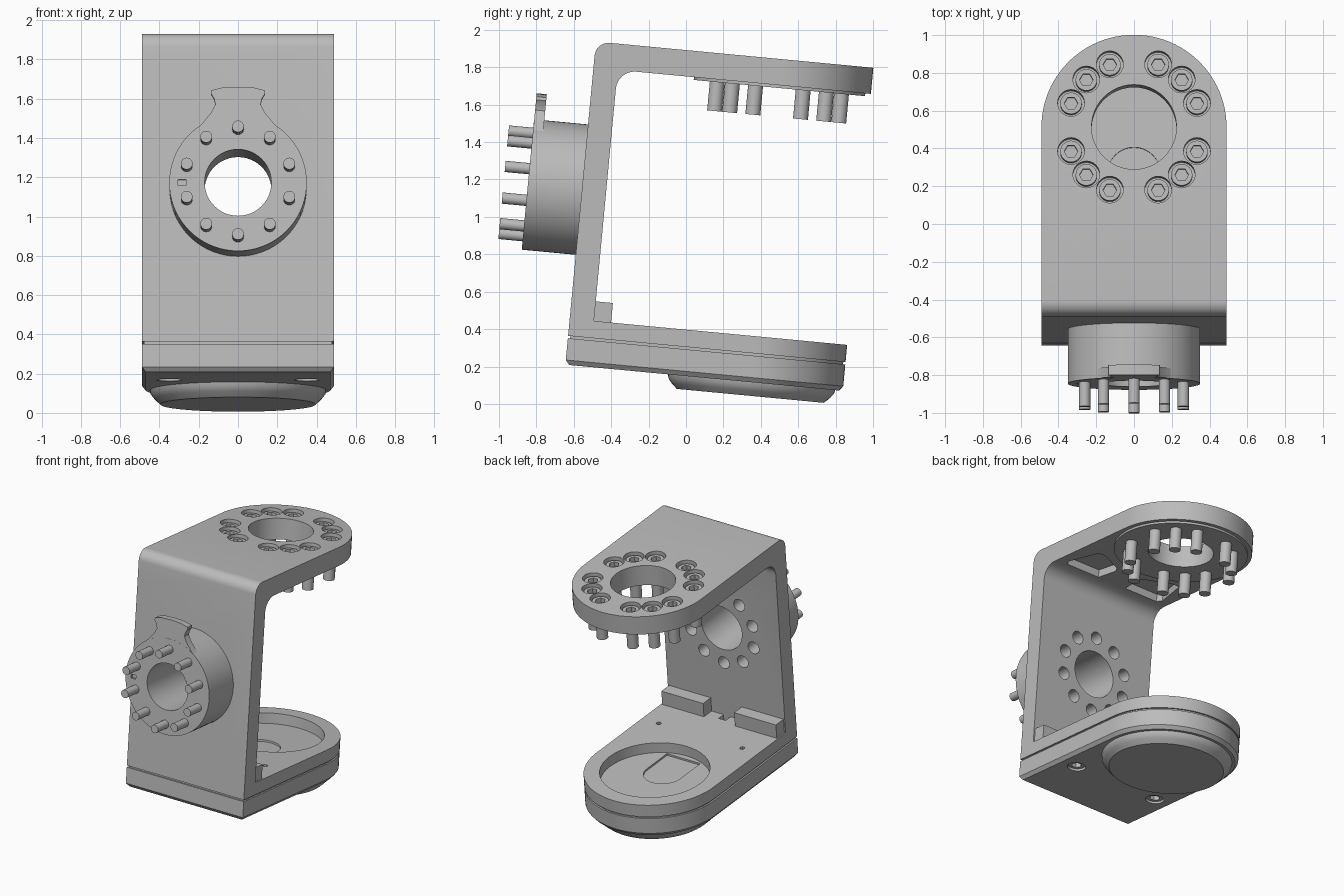
import bpy, bmesh
from math import sin, cos, pi, radians
from mathutils import Matrix

if "Cube" in bpy.data.objects:
    bpy.data.objects.remove(bpy.data.objects["Cube"])

grey = bpy.data.materials.new("plain_grey")
grey.use_nodes = True
grey.diffuse_color = (0.5, 0.5, 0.5, 1)
grey.node_tree.nodes["Principled BSDF"].inputs["Base Color"].default_value = (0.5, 0.5, 0.5, 1)

parts = []
CY, HALF = 1.0, 0.49        # centre of the round ends, half width
HUB_Z = 0.94                # height of the hub axis
AXES = {"x": lambda a, b, h: (h, a, b),
        "y": lambda a, b, h: (a, h, b),
        "z": lambda a, b, h: (a, b, h)}


def arc(cx, cy, r, a0, a1, n):
    return [(cx + r * cos(radians(a0 + (a1 - a0) * i / n)),
             cy + r * sin(radians(a0 + (a1 - a0) * i / n))) for i in range(n + 1)]


def circle(cx, cy, r, n=24):
    return arc(cx, cy, r, 0, 360, n)[:-1]


def hexagon(cx, cy, r, n=24):
    """Hexagon sampled with n points so it can be lofted to a circle."""
    pts = []
    for i in range(n):
        t = 2 * pi * i / n
        k = r * cos(pi / 6) / cos((t % (pi / 3)) - pi / 6)
        pts.append((cx + k * cos(t), cy + k * sin(t)))
    return pts


def plan(inset=0):
    """Flat at the front, round at the back."""
    w = HALF - inset
    return [(-w, inset), (w, inset)] + arc(0, CY, w, 0, 180, 48)


def loft(name, rings, axis="z", keep=True):
    """Capped loft through (outline, height) pairs."""
    bm = bmesh.new()
    rows = [[bm.verts.new(AXES[axis](a, b, h)) for a, b in pts] for pts, h in rings]
    n = len(rows[0])
    for lo, hi in zip(rows, rows[1:]):
        for i in range(n):
            j = (i + 1) % n
            bm.faces.new((lo[i], lo[j], hi[j], hi[i]))
    bm.faces.new(rows[0][::-1])
    bm.faces.new(rows[-1])
    bmesh.ops.recalc_face_normals(bm, faces=bm.faces)
    mesh = bpy.data.meshes.new(name)
    bm.to_mesh(mesh)
    bm.free()
    mesh.materials.append(grey)
    ob = bpy.data.objects.new(name, mesh)
    bpy.context.scene.collection.objects.link(ob)
    if keep:
        parts.append(ob)
    else:
        ob.hide_render = True
    return ob


def prism(name, pts, lo, hi, axis="z", keep=True):
    return loft(name, [(pts, lo), (pts, hi)], axis, keep)


def cutter(pts, lo, hi, axis="z"):
    return prism("cutter", pts, lo, hi, axis, False)


def boolean(ob, tool, operation="DIFFERENCE"):
    mod = ob.modifiers.new("cut", "BOOLEAN")
    mod.operation, mod.object, mod.solver = operation, tool, "EXACT"
    dg = bpy.context.evaluated_depsgraph_get()
    dg.update()
    mesh = bpy.data.meshes.new_from_object(ob.evaluated_get(dg))
    ob.modifiers.clear()
    ob.data = mesh
    bpy.data.objects.remove(tool)


def box(x0, x1, y0, y1):
    return [(x0, y0), (x1, y0), (x1, y1), (x0, y1)]


# Bracket: side profile trimmed to the round-ended plan
side = ([(0, 0.155), (1.7, 0.155), (1.7, 0.247), (0.13, 0.247)]
        + arc(0.23, 1.495, 0.1, 180, 90, 8)
        + [(1.7, 1.595), (1.7, 1.735)]
        + arc(0.075, 1.66, 0.075, 90, 180, 8))
bracket = prism("bracket", side, -0.6, 0.6, "x")
boolean(bracket, cutter(plan(), -0.1, 2), "INTERSECT")
boolean(bracket, cutter(circle(0, CY, 0.225, 48), 1.4, 2))
boolean(bracket, cutter(circle(0, CY, 0.38, 48), 0.1, 0.5))
boolean(bracket, cutter(circle(0, HUB_Z, 0.17, 48), -0.5, 0.4, "y"))
boolean(bracket, cutter(box(-0.03, 0.03, 0.13, 0.19), 0.2, 0.3))

# Disc under the top plate
disc = prism("top_disc", circle(0, CY, 0.46, 64), 1.58, 1.6)
boolean(disc, cutter(circle(0, CY, 0.225, 48), 1.4, 1.65))

# Pockets, pilot holes and corner blocks on both sides
for s in (-1, 1):
    pocket = [(s * x, y) for x, y in ((0.12, 0.26), (0.4, 0.26), (0.42, 0.3),
                                      (0.36, 0.55), (0.3, 0.55), (0.12, 0.46), (0.1, 0.42))]
    boolean(bracket, cutter(pocket, 1.5, 1.65))
    boolean(bracket, cutter(circle(s * 0.35, 0.45, 0.018, 12), 0.2, 0.3))
    prism("corner_block", box(s * 0.13, s * 0.48, 0.12, 0.222), 0.24, 0.352)


def bolt(name, x, y, tip, seat, top):
    """Socket-head bolt along z, pointing up or down."""
    d = 0.035 if top > seat else -0.035
    loft(name, [(circle(x, y, 0.04), tip), (circle(x, y, 0.04), seat),
                (circle(x, y, 0.057), seat), (circle(x, y, 0.057), top),
                (hexagon(x, y, 0.036), top), (hexagon(x, y, 0.036), top - d)])


# Ring of bolts in the top plate
for quarter in (0, 90, 180, 270):
    for a in (21, 45, 69):
        if quarter in (90, 270):
            a = 90 - a
        t = radians(quarter + a)
        x, y = 0.357 * cos(t), CY + 0.357 * sin(t)
        boolean(bracket, cutter(circle(x, y, 0.071), 1.655, 1.8))
        bolt("top_bolt", x, y, 1.425, 1.65, 1.715)

# Lower base with seam, trough and bottom boss
prism("seam", plan(0.012), 0.13, 0.156)
base = loft("base", [(plan(0.02), 0), (plan(), 0.025), (plan(), 0.142)])
prism("recess_floor", circle(0, CY, 0.4, 48), 0.142, 0.17)
floor = parts[-1]
trough = box(-0.14, 0.14, 0.66, CY - 0.1)[:2] + arc(0, CY - 0.1, 0.14, 0, 180, 16)
for ob in (floor, base):
    boolean(ob, cutter(trough, 0.07, 0.3))
loft("bottom_boss", [(circle(0, CY, 0.45, 64), 0.01), (circle(0, CY, 0.445, 64), -0.02),
                     (circle(0, CY, 0.425, 64), -0.045), (circle(0, CY, 0.395, 64), -0.073)])
for s in (-1, 1):
    boolean(base, cutter(circle(s * 0.35, 0.45, 0.064), -0.1, 0.05))
    bolt("base_screw", s * 0.35, 0.45, 0.1, 0.06, 0.012)

# Front hub with flared tab
hub = prism("hub", circle(0, HUB_Z, 0.35, 72), -0.29, 0.005, "y")
boolean(hub, cutter(circle(0, HUB_Z, 0.17, 48), -0.5, 0.4, "y"))
boolean(hub, cutter(box(-0.305, -0.265, HUB_Z - 0.015, HUB_Z + 0.015), -0.4, -0.27, "y"))
half = [(0.24, 0.245), (0.18, 0.305), (0.135, 0.36), (0.115, 0.4), (0.122, 0.43),
        (0.138, 0.455), (0.135, 0.472), (0.08, 0.486)]
outline = half + [(0, 0.49)] + [(-x, z) for x, z in reversed(half)]
prism("hub_tab", [(x, HUB_Z + z) for x, z in outline], -0.289, -0.235, "y")

# Hub pins, with matching holes in the wall behind
for i in range(10):
    t = 2 * pi * i / 10
    x, z = 0.275 * sin(t), HUB_Z + 0.275 * cos(t)
    prism("hub_pin", circle(x, z, 0.03, 20), -0.42, -0.25, "y")
    boolean(bracket, cutter(circle(x, z, 0.046), -0.1, 0.3, "y"))

# Lean the assembly back onto the edge of its boss
lean = Matrix.Translation((0, -0.645, 0.21)) @ Matrix.Rotation(radians(-5.4), 4, "X")
bpy.ops.object.select_all(action="DESELECT")
for ob in parts:
    ob.data.transform(lean)
    ob.select_set(True)
bpy.context.view_layer.objects.active = bracket
bpy.ops.object.shade_smooth_by_angle(angle=radians(30))
